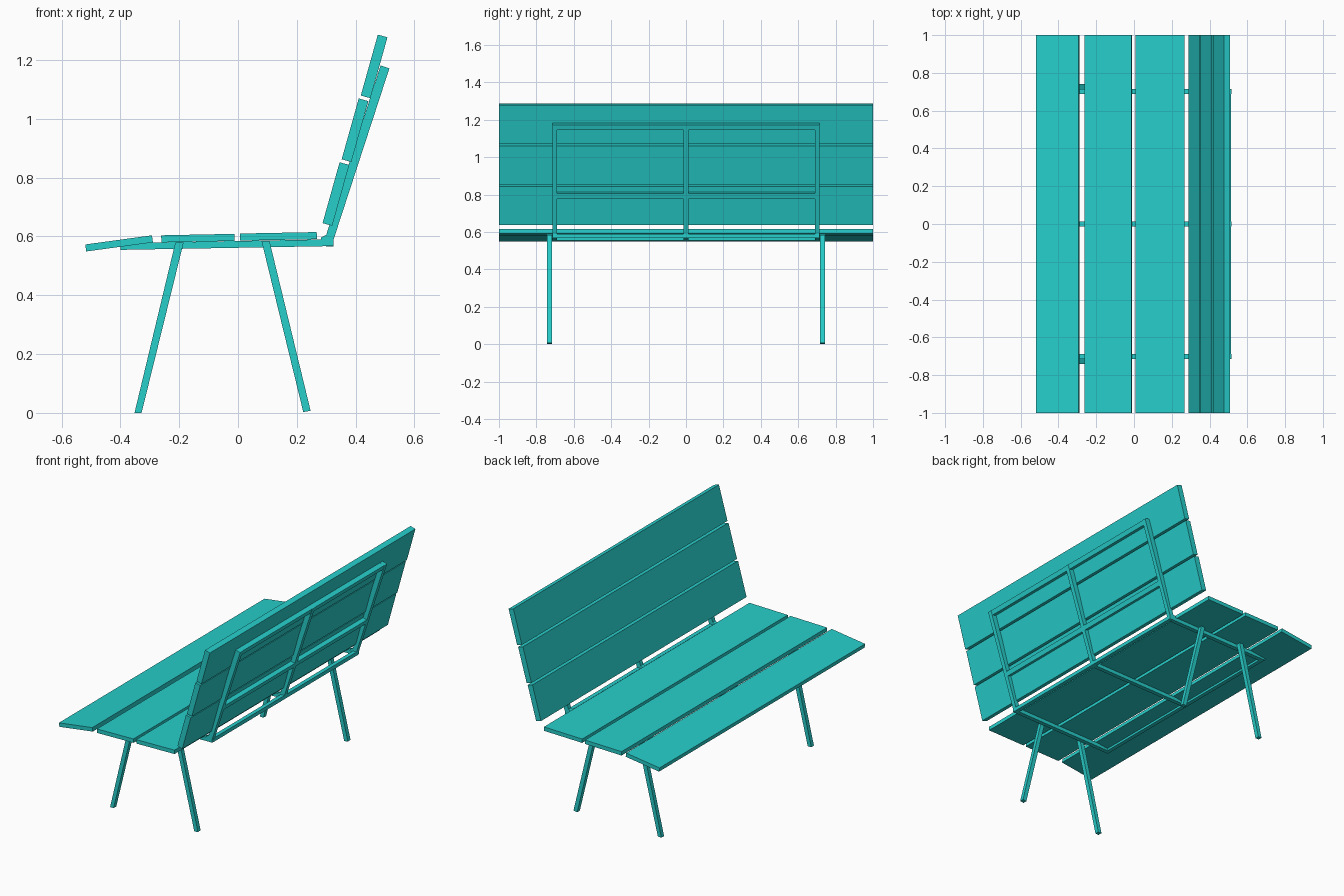
import bpy, bmesh
from mathutils import Vector

if "Cube" in bpy.data.objects:
    bpy.data.objects.remove(bpy.data.objects["Cube"])

teal = bpy.data.materials.new("teal_paint")
teal.diffuse_color = (0.02, 0.62, 0.6, 1)
teal.use_nodes = True
teal.node_tree.nodes["Principled BSDF"].inputs["Base Color"].default_value = teal.diffuse_color


def prism(name, profile, y0, y1):
    """Extrude an (x, z) profile along y."""
    bm = bmesh.new()
    face = bm.faces.new([bm.verts.new((x, y0, z)) for x, z in profile])
    new = bmesh.ops.extrude_face_region(bm, geom=[face])["geom"]
    bmesh.ops.translate(bm, vec=(0, y1 - y0, 0),
                        verts=[v for v in new if isinstance(v, bmesh.types.BMVert)])
    bmesh.ops.recalc_face_normals(bm, faces=bm.faces)
    mesh = bpy.data.meshes.new(name)
    bm.to_mesh(mesh)
    bm.free()
    mesh.materials.append(teal)
    obj = bpy.data.objects.new(name, mesh)
    bpy.context.collection.objects.link(obj)
    return obj


def bar(name, a, b, thick, y0, y1):
    """Rectangular bar whose side profile runs from a to b."""
    a, b = Vector(a), Vector(b)
    d = (b - a).normalized()
    n = Vector((-d.y, d.x)) * thick / 2
    return prism(name, [a - n, b - n, b + n, a + n], y0, y1)


# Seat planks, the front one sloping down
for i, (a, b) in enumerate([((-0.518, 0.561), (-0.291, 0.592)),
                            ((-0.261, 0.592), (-0.012, 0.597)),
                            ((0.007, 0.598), (0.268, 0.603))]):
    bar(f"seat_plank_{i + 1}", a, b, 0.024, -1, 1)

# Backrest planks
for i in range(3):
    x, z = 0.304 + i * 0.065, 0.641 + i * 0.217
    bar(f"back_plank_{i + 1}", (x, z), (x + 0.058, z + 0.207), 0.034, -1, 1)

# Frame ribs: seat rail and back post
for label, y in (("front", -0.702), ("middle", 0), ("rear", 0.702)):
    bar(f"{label}_seat_rail", (-0.4, 0.566), (0.325, 0.579), 0.023, y - 0.013, y + 0.013)
    prism(f"{label}_back_post", [(0.283, 0.58), (0.322, 0.58), (0.515, 1.172),
                                 (0.485, 1.182), (0.300, 0.605), (0.283, 0.597)],
          y - 0.013, y + 0.013)

# Cross bars joining the ribs
bar("seat_front_bar", (-0.4, 0.566), (-0.375, 0.566), 0.022, -0.7, 0.7)
bar("seat_back_bar", (0.30, 0.578), (0.325, 0.578), 0.023, -0.7, 0.7)
bar("back_middle_bar", (0.372, 0.782), (0.381, 0.810), 0.03, -0.7, 0.7)
bar("back_top_bar", (0.490, 1.149), (0.499, 1.177), 0.03, -0.7, 0.7)

# Splayed legs with feet cut flat on the ground
for side in (-1, 1):
    y = side * 0.729
    label = "front" if side < 0 else "rear"
    prism(f"{label}_left_leg", [(-0.352, 0), (-0.328, 0), (-0.185, 0.58), (-0.213, 0.58)],
          y - 0.013, y + 0.013)
    prism(f"{label}_right_leg", [(0.222, 0.003), (0.247, 0.007), (0.107, 0.585), (0.080, 0.585)],
          y - 0.013, y + 0.013)
